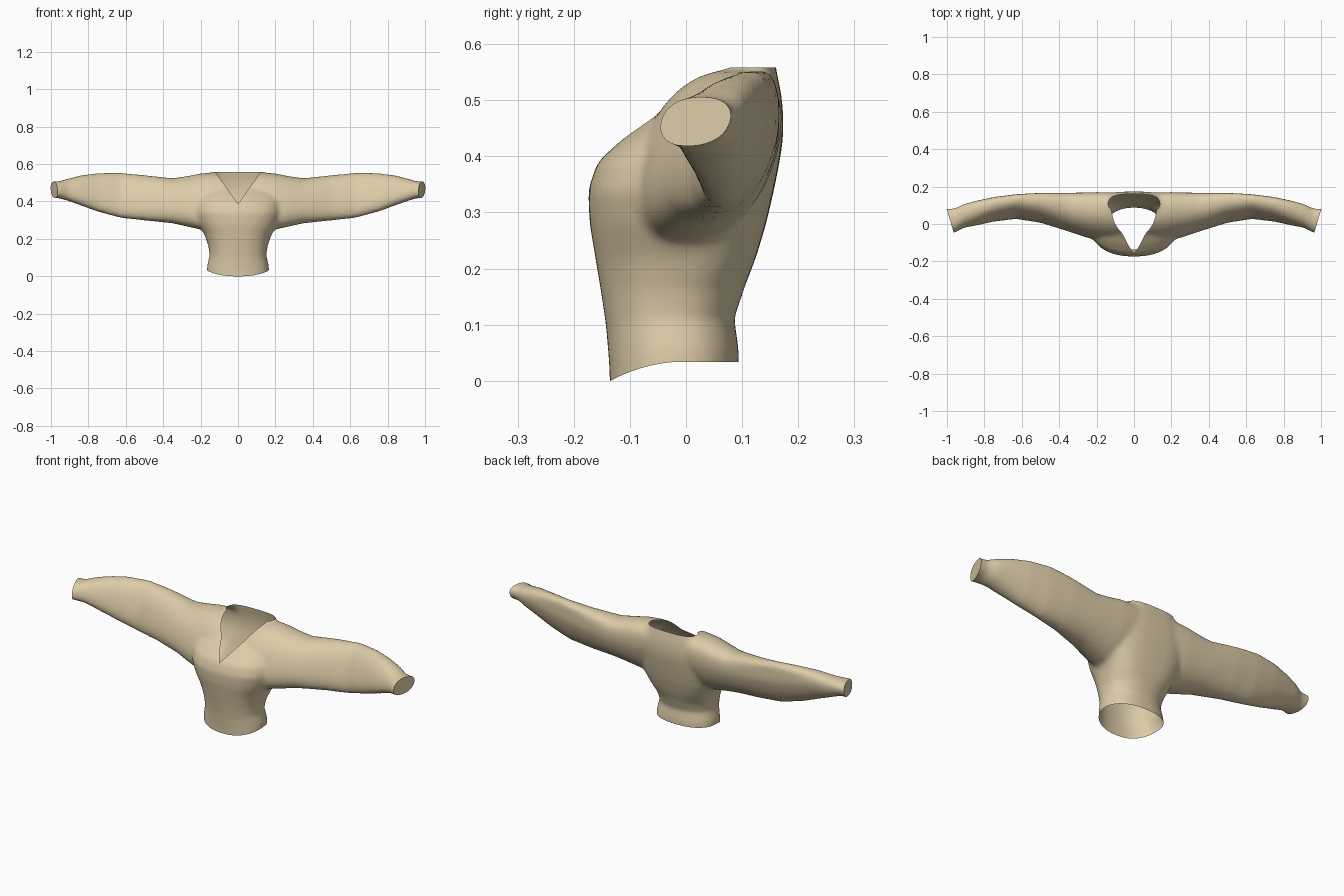
import bpy, bmesh, math
from mathutils import Vector

default = bpy.data.objects.get("Cube")
if default:
    bpy.data.objects.remove(default, do_unlink=True)

SIDES = 36

# Torso sections: height, half width, front y, back y
TORSO = [(-.04, .168, -.135, .095), (.03, .165, -.137, .094), (.10, .152, -.143, .086),
         (.16, .158, -.152, .102), (.22, .178, -.162, .125), (.28, .212, -.172, .143),
         (.34, .235, -.175, .157), (.39, .235, -.158, .167), (.43, .228, -.115, .173),
         (.47, .21, -.06, .174), (.51, .185, -.01, .17), (.545, .145, .045, .163),
         (.575, .125, .075, .157), (.62, .12, .085, .153)]

# Sleeve sections: x, front y, back y, bottom z, top z
SLEEVE = [(.06, -.08, .16, .28, .55), (.13, -.085, .165, .26, .555), (.20, -.08, .166, .25, .55),
          (.27, -.062, .164, .265, .536), (.35, -.035, .163, .283, .524), (.50, .015, .162, .298, .541),
          (.63, .038, .155, .312, .554), (.75, .020, .14, .345, .552), (.84, -.004, .122, .378, .54),
          (.91, -.02, .106, .403, .522), (.96, -.05, .084, .418, .507), (1.06, -.058, .08, .418, .505)]
LEAN = .3  # sleeve tops sit further back than their undersides


def spow(v, e):
    return math.copysign(abs(v) ** e, v)


def oval(front, back):
    """Unit superellipse points, with one roundness for each half."""
    for i in range(SIDES):
        a = 2 * math.pi * i / SIDES
        e = 2 / (back if math.sin(a) > 0 else front)
        yield spow(math.cos(a), e), spow(math.sin(a), e)


def loft(bm, rings):
    """Closed tube through a list of point rings."""
    loops = [[bm.verts.new(p) for p in ring] for ring in rings]
    for a, b in zip(loops, loops[1:]):
        for i in range(SIDES):
            j = (i + 1) % SIDES
            bm.faces.new((a[i], a[j], b[j], b[i]))
    bm.faces.new(loops[0])
    bm.faces.new(loops[-1])


def cut(bm, point, normal, clear=False):
    geom = bm.verts[:] + bm.edges[:] + bm.faces[:]
    result = bmesh.ops.bisect_plane(bm, geom=geom, dist=1e-5, plane_co=point,
                                    plane_no=normal, clear_outer=clear)
    return [e for e in result["geom_cut"] if isinstance(e, bmesh.types.BMEdge)]


def torso_ring(z, w, f, b):
    return [(w * c, (f + b) / 2 + (b - f) / 2 * s, z)
            for c, s in oval(2.3, 2.3 if z < .2 else 3)]


def sleeve_ring(side, x, f, b, lo, hi):
    ring = []
    for c, s in oval(2.3, 2.3):
        dz = (hi - lo) / 2 * s
        ring.append((side * x, (f + b) / 2 + (b - f) / 2 * c * .96 + LEAN * dz, (lo + hi) / 2 + dz))
    # keep the back of the sleeve in line with the back panel
    return [(px, min(py, b + .004), pz) for px, py, pz in ring]


# Rough solid: torso and two sleeves
bm = bmesh.new()
loft(bm, [torso_ring(*section) for section in TORSO])
for side in (-1, 1):
    loft(bm, [sleeve_ring(side, *section) for section in SLEEVE])
bmesh.ops.recalc_face_normals(bm, faces=bm.faces[:])
mesh = bpy.data.meshes.new("sweater")
bm.to_mesh(mesh)
bm.free()
sweater = bpy.data.objects.new("sweater", mesh)
bpy.context.collection.objects.link(sweater)

# Fuse the parts into one soft skin
remesh = sweater.modifiers.new("fuse", "REMESH")
remesh.mode = "VOXEL"
remesh.voxel_size = .01
soften = sweater.modifiers.new("soften", "SMOOTH")
soften.factor = .5
soften.iterations = 14
bm = bmesh.new()
bm.from_object(sweater, bpy.context.evaluated_depsgraph_get())
sweater.modifiers.clear()

# Slanted flat cuffs
for side in (-1, 1):
    rim = cut(bm, (side, .075, .46), Vector((side, -.3, 0)).normalized(), True)
    bmesh.ops.holes_fill(bm, edges=rim, sides=0)

# Open hem and collar
cut(bm, (0, 0, 0), (0, 0, -1), True)
cut(bm, (0, 0, .558), (0, 0, 1), True)

# V-shaped neck opening
TIP, TOP, HALF = .388, .558, .122
slope = HALF / (TOP - TIP)
for side in (-1, 1):
    cut(bm, (0, 0, TIP), Vector((side, 0, -slope)).normalized())
opening = []
for face in bm.faces:
    c = face.calc_center_median()
    if c.z > TIP and abs(c.x) < slope * (c.z - TIP) and c.y < .11:
        opening.append(face)
bmesh.ops.delete(bm, geom=opening, context="FACES")

# Raise the hem towards the back
for v in bm.verts:
    if v.co.z < .15:
        t = min(max((v.co.y + .135) / .13, 0), 1)
        v.co.z += .034 * t * (2 - t) * (1 - v.co.z / .15)

bm.to_mesh(mesh)
bm.free()

# Wool colour
wool = bpy.data.materials.new("tan wool")
wool.use_nodes = True
colour = (.72, .60, .39, 1)
wool.diffuse_color = colour
shader = wool.node_tree.nodes["Principled BSDF"]
shader.inputs["Base Color"].default_value = colour
shader.inputs["Roughness"].default_value = .9
mesh.materials.clear()
mesh.materials.append(wool)

bpy.ops.object.select_all(action="DESELECT")
sweater.select_set(True)
bpy.context.view_layer.objects.active = sweater
bpy.ops.object.shade_smooth_by_angle(angle=math.radians(40))
